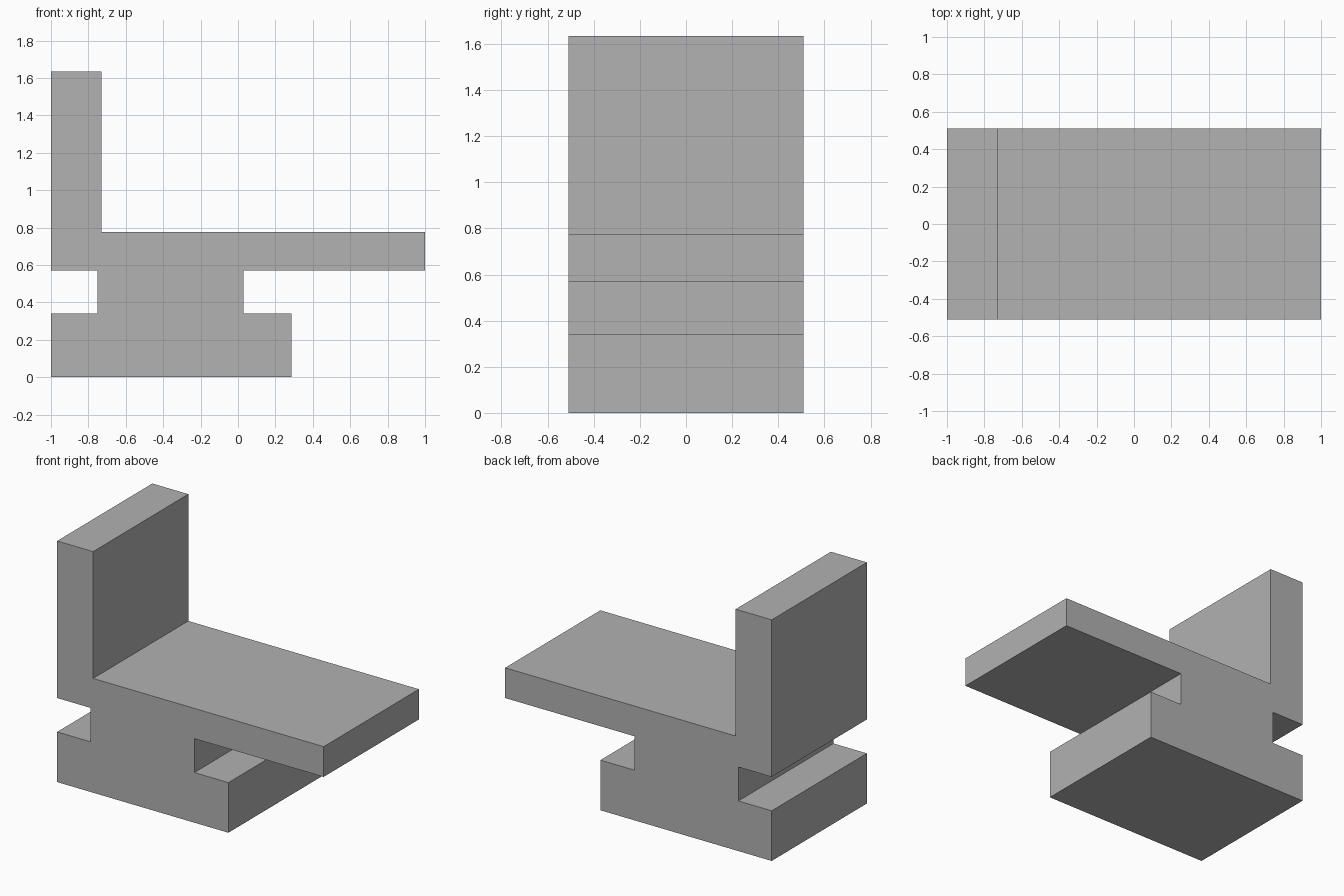
import bpy
import bmesh
from mathutils import Vector

cube = bpy.data.objects.get("Cube")
if cube:
    bpy.data.objects.remove(cube, do_unlink=True)

# Plain grey
grey = bpy.data.materials.new("plain grey")
grey.use_nodes = True
colour = (0.445, 0.445, 0.445, 1)
grey.diffuse_color = colour
grey.node_tree.nodes["Principled BSDF"].inputs["Base Color"].default_value = colour

# Key positions of the chair's side outline
half_depth = 0.51
left, right = -1.0, 1.0
back_inner = -0.73
neck_left, neck_right = -0.75, 0.03
base_right = 0.285
base_top, seat_bottom, seat_top, back_top = 0.34, 0.57, 0.775, 1.635

outline = [
    (left, 0), (base_right, 0), (base_right, base_top),            # base
    (neck_right, base_top), (neck_right, seat_bottom),             # neck
    (right, seat_bottom), (right, seat_top),                       # seat
    (back_inner, seat_top), (back_inner, back_top),                # backrest
    (left, back_top), (left, seat_bottom),
    (neck_left, seat_bottom), (neck_left, base_top),               # rear notch
    (left, base_top),
]

# Extrude the outline from front to back into one solid
bm = bmesh.new()
face = bm.faces.new([bm.verts.new((x, -half_depth, z)) for x, z in outline])
extruded = bmesh.ops.extrude_face_region(bm, geom=[face], use_keep_orig=True)
new_verts = [v for v in extruded["geom"] if isinstance(v, bmesh.types.BMVert)]
bmesh.ops.translate(bm, verts=new_verts, vec=Vector((0, 2 * half_depth, 0)))
bmesh.ops.recalc_face_normals(bm, faces=bm.faces)

mesh = bpy.data.meshes.new("chair_body")
bm.to_mesh(mesh)
bm.free()
mesh.materials.append(grey)
chair = bpy.data.objects.new("chair_body", mesh)
bpy.context.collection.objects.link(chair)
